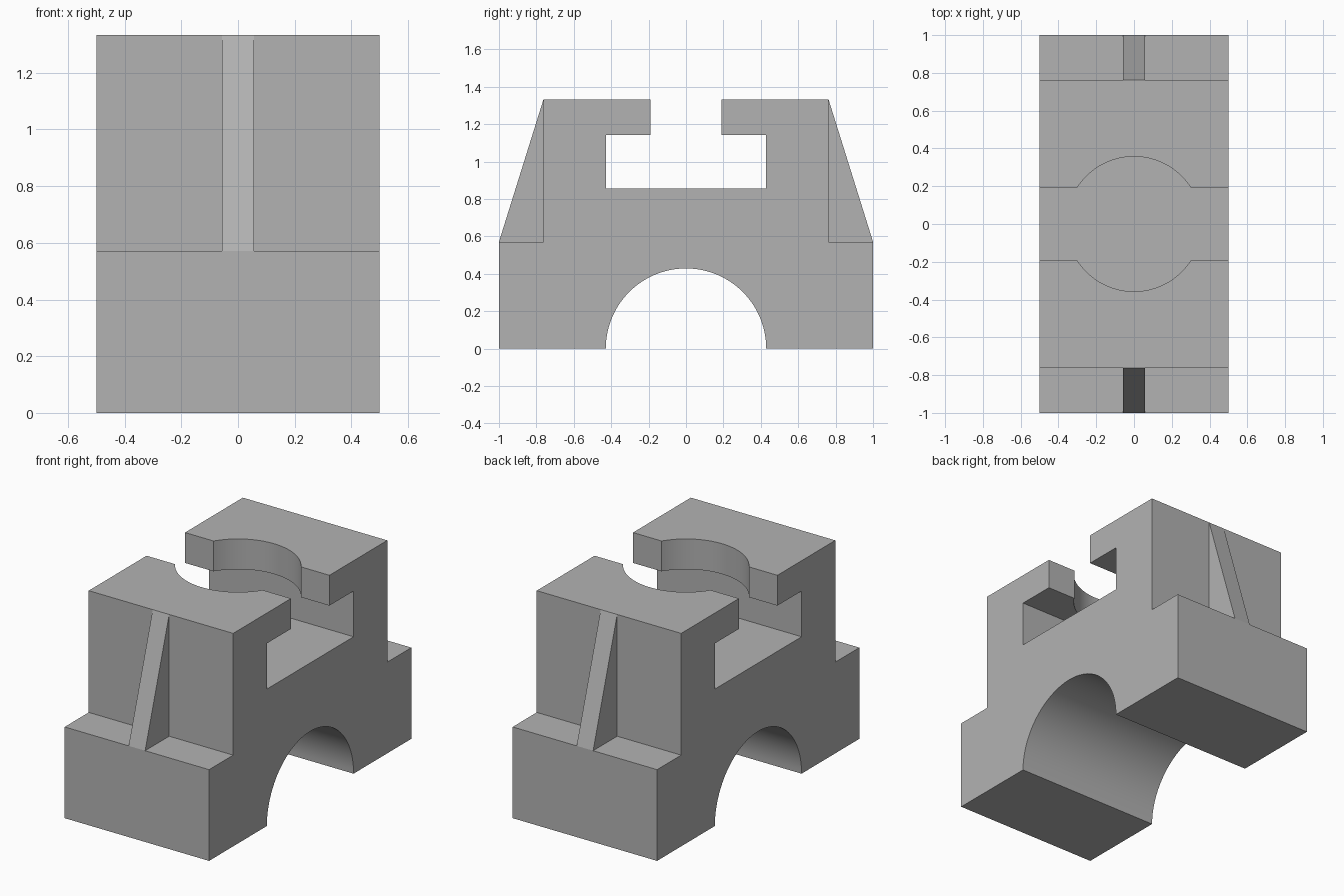
import bpy, bmesh, math

cube = bpy.data.objects.get("Cube")
if cube:
    bpy.data.objects.remove(cube, do_unlink=True)

HALF_X, HALF_Y, TOP = 0.5, 1.0, 1.333
SHOULDER_Y, SHOULDER_Z = 0.762, 0.571
SLOT_Y, SLOT_Z, LIP_Z, GAP_Y = 0.429, 0.857, 1.143, 0.19
ARCH_R, BORE_R = 0.429, 0.357

grey = bpy.data.materials.new("plain grey")
grey.use_nodes = True
colour = (0.45, 0.45, 0.45, 1)
grey.diffuse_color = colour
grey.node_tree.nodes["Principled BSDF"].inputs["Base Color"].default_value = colour


def prism(name, profile, half_width):
    """Extrude a (y, z) profile along x, centred on x = 0."""
    bm = bmesh.new()
    face = bm.faces.new([bm.verts.new((-half_width, y, z)) for y, z in profile])
    side = bmesh.ops.extrude_face_region(bm, geom=[face])["geom"]
    verts = [v for v in side if isinstance(v, bmesh.types.BMVert)]
    bmesh.ops.translate(bm, verts=verts, vec=(2 * half_width, 0, 0))
    bmesh.ops.recalc_face_normals(bm, faces=bm.faces)
    mesh = bpy.data.meshes.new(name)
    bm.to_mesh(mesh)
    bm.free()
    mesh.materials.append(grey)
    obj = bpy.data.objects.new(name, mesh)
    bpy.context.collection.objects.link(obj)
    return obj


# Body: stepped block with a T-slot on top and a half-round arch below
half = [(HALF_Y, 0), (HALF_Y, SHOULDER_Z), (SHOULDER_Y, SHOULDER_Z),
        (SHOULDER_Y, TOP), (GAP_Y, TOP), (GAP_Y, LIP_Z),
        (SLOT_Y, LIP_Z), (SLOT_Y, SLOT_Z)]
steps = 48
arch = [(-ARCH_R * math.cos(math.pi * i / steps), ARCH_R * math.sin(math.pi * i / steps))
        for i in range(steps + 1)]
body = prism("body", half + [(-y, z) for y, z in reversed(half)] + arch, HALF_X)

# Round bore through the two slot lips
bpy.ops.mesh.primitive_cylinder_add(vertices=96, radius=BORE_R, depth=0.5,
                                    location=(0, 0, LIP_Z + 0.1))
cutter = bpy.context.object
cutter.name = "bore_cutter"
cutter.hide_render = True
cutter.data.materials.append(grey)
cut = body.modifiers.new("bore", "BOOLEAN")
cut.operation = "DIFFERENCE"
cut.solver = "EXACT"
cut.object = cutter
bpy.ops.object.select_all(action="DESELECT")
body.select_set(True)
bpy.context.view_layer.objects.active = body
bpy.ops.object.modifier_apply(modifier=cut.name)
bpy.data.objects.remove(cutter, do_unlink=True)
bpy.ops.object.shade_smooth_by_angle(angle=math.radians(30))

# Triangular stiffening ribs on both shoulders
for name, s in (("front_rib", -1), ("back_rib", 1)):
    prism(name, [(s * SHOULDER_Y, SHOULDER_Z), (s * HALF_Y, SHOULDER_Z),
                 (s * SHOULDER_Y, TOP)], 0.057)
